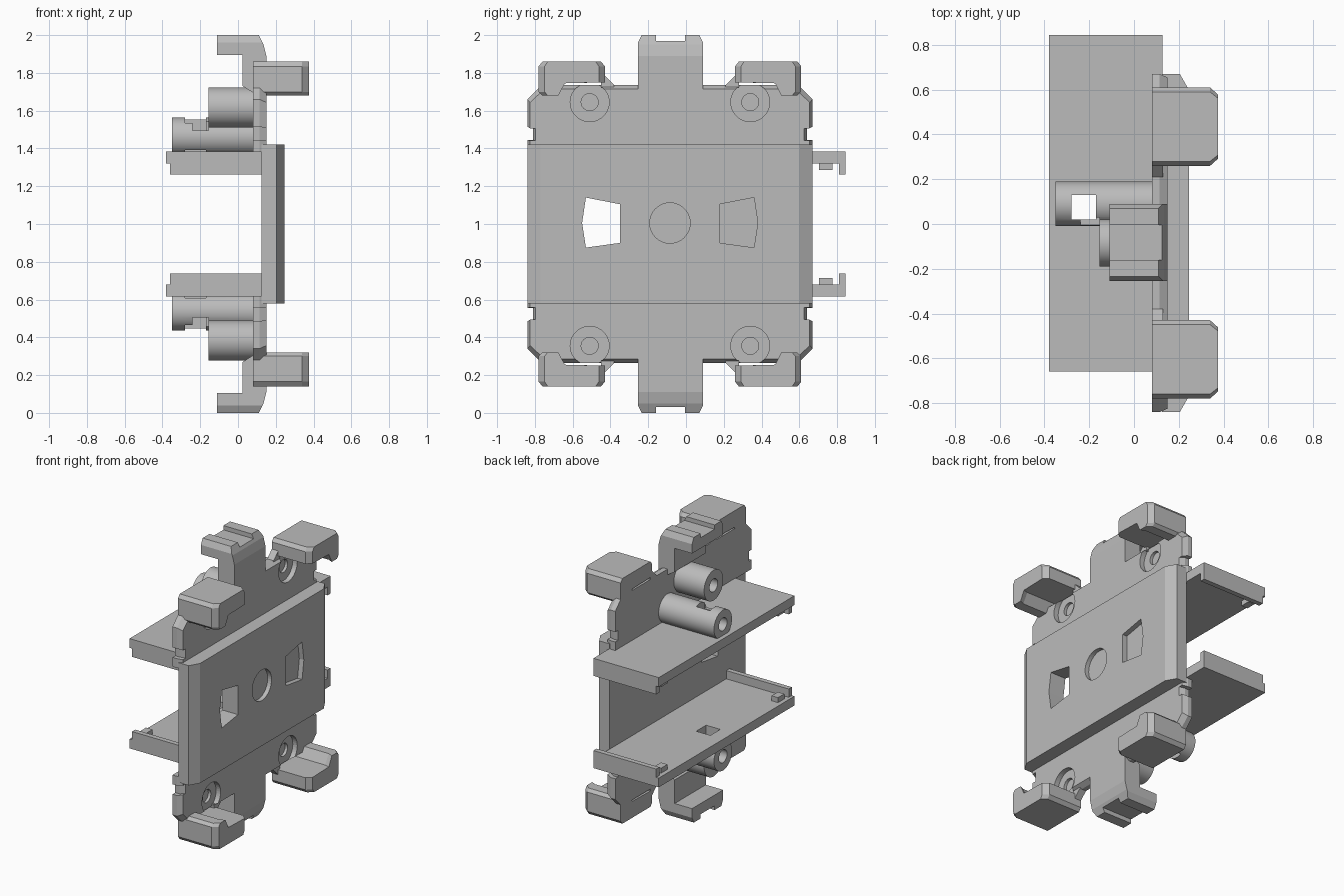
import bpy, bmesh, math
from mathutils import Vector

old = bpy.data.objects.get("Cube")
if old:
    bpy.data.objects.remove(old, do_unlink=True)

grey = bpy.data.materials.new("plain grey")
grey.use_nodes = True
grey.diffuse_color = (0.5, 0.5, 0.5, 1)
grey.node_tree.nodes["Principled BSDF"].inputs["Base Color"].default_value = (0.5, 0.5, 0.5, 1)

MID_Y = -0.085


def mirror_y(pts):
    return [(2 * MID_Y - y, z) for y, z in pts]


def loft(name, profile, axis, rings, side=1, pivot=(0, 0)):
    """Loft a profile along an axis; rings are (position, scale_u, scale_v)."""
    bm = bmesh.new()
    loops = []
    for p, su, sv in rings:
        loop = []
        for u, v in profile:
            u, v = pivot[0] + (u - pivot[0]) * su, pivot[1] + (v - pivot[1]) * sv
            x, y, z = {"x": (p, u, v), "y": (u, p, v), "z": (u, v, p)}[axis]
            loop.append(bm.verts.new((x, y, 1 + side * (z - 1))))
        loops.append(loop)
    n = len(profile)
    for a, b in zip(loops, loops[1:]):
        for i in range(n):
            j = (i + 1) % n
            bm.faces.new((a[i], a[j], b[j], b[i]))
    bm.faces.new(loops[0])
    bm.faces.new(loops[-1])
    bmesh.ops.recalc_face_normals(bm, faces=bm.faces)
    mesh = bpy.data.meshes.new(name)
    bm.to_mesh(mesh)
    bm.free()
    mesh.materials.append(grey)
    ob = bpy.data.objects.new(name, mesh)
    bpy.context.collection.objects.link(ob)
    return ob


def prism(name, profile, axis, a, b, side=1):
    return loft(name, profile, axis, [(a, 1, 1), (b, 1, 1)], side)


def box(name, x, y, z, side=1):
    return prism(name, [(x[0], y[0]), (x[1], y[0]), (x[1], y[1]), (x[0], y[1])], "z", *z, side)


def rod(name, y, z, r, a, b, side=1):
    ring = [(y + r * math.cos(math.tau * i / 40), z + r * math.sin(math.tau * i / 40)) for i in range(40)]
    return prism(name, ring, "x", a, b, side)


def activate(ob):
    bpy.ops.object.select_all(action="DESELECT")
    ob.select_set(True)
    bpy.context.view_layer.objects.active = ob


def cut(ob, *cutters):
    activate(ob)
    for c in cutters:
        mod = ob.modifiers.new("cut", "BOOLEAN")
        mod.operation, mod.object, mod.solver = "DIFFERENCE", c, "EXACT"
        bpy.ops.object.modifier_apply(modifier=mod.name)
        bpy.data.objects.remove(c, do_unlink=True)


def smooth(ob):
    activate(ob)
    bpy.ops.object.shade_smooth_by_angle(angle=math.radians(30))


# Central raised panel with sloped ends
panel = prism("centre_panel", [(0.125, -0.84), (0.205, -0.84), (0.245, -0.77),
              (0.245, 0.60), (0.205, 0.67), (0.125, 0.67)], "z", 0.58, 1.42)
window = [(-0.53, 1.14), (-0.35, 1.105), (-0.35, 0.90), (-0.53, 0.875), (-0.55, 1.005)]
cut(panel,
    prism("window_cutter", window, "x", 0, 0.4),
    prism("pocket_cutter", mirror_y(window), "x", 0.21, 0.4),
    rod("dial_cutter", MID_Y, 1.005, 0.107, 0.215, 0.4))

half_plate = [(-0.84, 1.38), (-0.84, 1.445), (-0.81, 1.445), (-0.81, 1.515), (-0.84, 1.515),
              (-0.84, 1.66), (-0.765, 1.735)]
hook = [(-0.78, 1.70), (-0.78, 1.835), (-0.76, 1.86), (-0.45, 1.86), (-0.43, 1.835),
        (-0.43, 1.75), (-0.65, 1.745), (-0.69, 1.68), (-0.76, 1.68)]
clip = [(-0.11, 2.0), (0.11, 2.0), (0.135, 1.95), (0.15, 1.89), (0.15, 1.65),
        (0.025, 1.73), (0.025, 1.895), (-0.11, 1.895)]

for side, label in ((1, "upper"), (-1, "lower")):
    # Mounting plate with four counterbored screw seats
    plate = loft(label + "_plate", half_plate + mirror_y(half_plate)[::-1], "x",
                 [(0.08, 1, 1), (0.115, 1, 1), (0.15, 0.98, 0.94)], side, (MID_Y, 1.38))
    for y in (-0.51, 0.355 - 0.015):
        cut(plate, rod("seat_cutter", y, 1.645, 0.103, 0.115, 0.3, side),
            rod("screw_cutter", y, 1.645, 0.045, 0.095, 0.2, side))

    # Corner hooks with tapered outer ends
    for hand, pts in (("front", hook), ("back", mirror_y(hook))):
        centre = sum(p[0] for p in (pts[1], pts[4])) / 2
        loft(f"{label}_{hand}_hook", pts, "x",
             [(0.08, 1, 1), (0.34, 1, 1), (0.375, 0.82, 1)], side, (centre, 1.78))
        # Small gusset between hook and plate
        tri = [(-0.45, 1.72), (-0.45, 1.785), (-0.43, 1.785), (-0.38, 1.735), (-0.38, 1.72)]
        prism(f"{label}_{hand}_gusset", tri if hand == "front" else mirror_y(tri), "x", 0.08, 0.13, side)

    # Centre clip with a notched, chamfered top
    tab = prism(label + "_clip", clip, "y", -0.255, 0.09, side)
    corner = [(-0.27, 1.93), (-0.27, 2.02), (-0.225, 2.02)]
    cut(tab, box("notch_cutter", (-0.3, 0.3), (-0.16, -0.005), (1.97, 2.1), side),
        prism("corner_cutter", corner, "x", -0.3, 0.3, side),
        prism("corner_cutter", [(y + 0.005, z) for y, z in mirror_y(corner)], "x", -0.3, 0.3, side))

    # Shelf with end lips and little catches
    shelf = box(label + "_shelf", (-0.38, 0.127), (-0.66, 0.845), (1.32, 1.385), side)
    hole = (-0.28, -0.17), (0.02, 0.13), (1.2, 1.7)
    cut(shelf, box("hole_cutter", *hole, side))
    for hand, y, catch in (("front", (-0.66, -0.625), (-0.59, -0.52)),
                           ("back", (0.81, 0.845), (0.705, 0.775))):
        box(f"{label}_{hand}_lip", (-0.36, 0.127), y, (1.262, 1.325), side)
        box(f"{label}_{hand}_catch", (-0.35, -0.30), catch, (1.285, 1.325), side)

    # Long tube resting on the shelf
    tube = rod(label + "_long_tube", 0.09, 1.463, 0.1, -0.35, 0.125, side)
    cut(tube, rod("bore_cutter", 0.09, 1.463, 0.045, -0.4, -0.1, side),
        box("slot_cutter", *hole, side),
        box("notch_cutter", (-0.24, -0.155), (-0.05, 0.03), (1.495, 1.7), side))
    smooth(tube)

    # Short tube above it
    short = rod(label + "_short_tube", MID_Y, 1.617, 0.106, -0.155, 0.085, side)
    cut(short, rod("bore_cutter", MID_Y, 1.617, 0.045, -0.2, 0.0, side))
    smooth(short)
